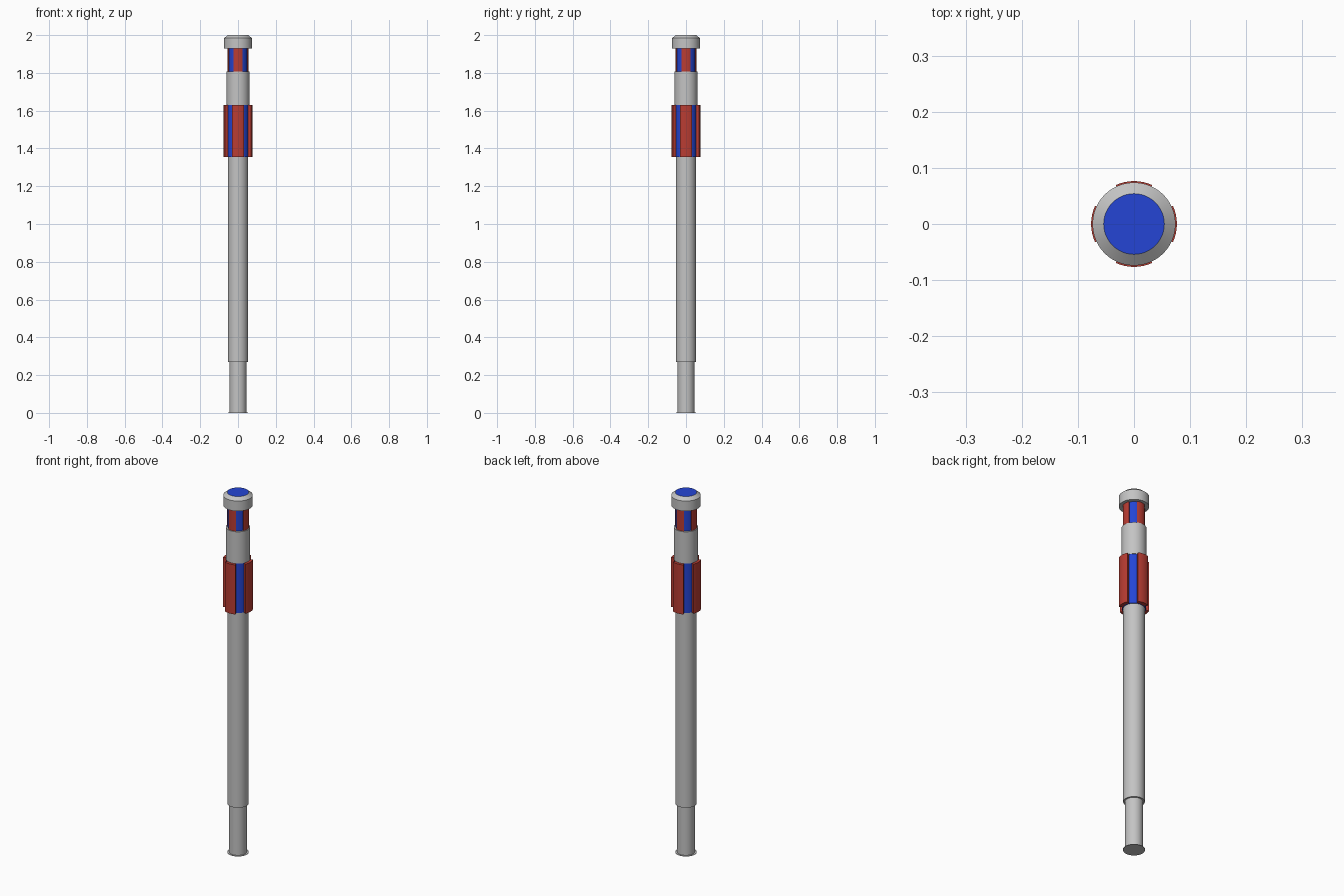
import bpy, bmesh, math

if "Cube" in bpy.data.objects:
    bpy.data.objects.remove(bpy.data.objects["Cube"])

SEG = 48


def material(name, rgb):
    m = bpy.data.materials.new(name)
    m.diffuse_color = (*rgb, 1)
    m.use_nodes = True
    m.node_tree.nodes["Principled BSDF"].inputs["Base Color"].default_value = m.diffuse_color
    return m


GREY = material("light grey", (0.55, 0.55, 0.55))
RED = material("brick red", (0.48, 0.045, 0.032))
BLUE = material("royal blue", (0.018, 0.06, 0.66))


def finish(name, bm, mats):
    bmesh.ops.recalc_face_normals(bm, faces=bm.faces)
    mesh = bpy.data.meshes.new(name)
    bm.to_mesh(mesh)
    bm.free()
    for m in mats:
        mesh.materials.append(m)
    ob = bpy.data.objects.new(name, mesh)
    bpy.context.collection.objects.link(ob)
    bpy.ops.object.select_all(action='DESELECT')
    ob.select_set(True)
    bpy.context.view_layer.objects.active = ob
    bpy.ops.object.shade_smooth_by_angle(angle=math.radians(30))
    return ob


def turned(name, profile, mat, top_mat=None):
    """Closed solid of revolution from (radius, z) pairs, bottom to top."""
    bm = bmesh.new()
    rings = [[bm.verts.new((r * math.cos(2 * math.pi * i / SEG),
                            r * math.sin(2 * math.pi * i / SEG), z))
              for i in range(SEG)] for r, z in profile]
    for lo, hi in zip(rings, rings[1:]):
        for i in range(SEG):
            j = (i + 1) % SEG
            bm.faces.new((lo[i], lo[j], hi[j], hi[i]))
    bm.faces.new(rings[0][::-1])
    top = bm.faces.new(rings[-1])
    if top_mat:
        top.material_index = 1
    return finish(name, bm, [mat] + ([top_mat] if top_mat else []))


def ribs(name, r_in, r_out, z0, z1, half=math.radians(25), n=8):
    """Four curved blocks with radial side walls, spaced 90 degrees apart."""
    bm = bmesh.new()
    for k in range(4):
        angles = [k * math.pi / 2 - half + 2 * half * i / n for i in range(n + 1)]
        outline = [(r_out, a) for a in angles] + [(r_in, a) for a in reversed(angles)]
        lo, hi = [[bm.verts.new((r * math.cos(a), r * math.sin(a), z))
                   for r, a in outline] for z in (z0, z1)]
        for i in range(len(lo)):
            j = (i + 1) % len(lo)
            bm.faces.new((lo[i], lo[j], hi[j], hi[i]))
        bm.faces.new(lo[::-1])
        bm.faces.new(hi)
    return finish(name, bm, [RED])


# Stepped shaft with a thin foot plate
turned("foot_plate", [(0.054, 0), (0.054, 0.002)], GREY)
turned("lower_shaft", [(0.0445, 0.002), (0.0445, 0.27)], GREY)
turned("main_shaft", [(0.053, 0.27), (0.053, 1.355)], GREY)

# Ribbed grip
turned("grip_core", [(0.059, 1.355), (0.059, 1.63)], BLUE)
ribs("grip_ribs", 0.055, 0.0765, 1.355, 1.63)

# Collar and ribbed neck
turned("collar", [(0.061, 1.63), (0.061, 1.807)], GREY)
turned("neck_core", [(0.052, 1.807), (0.052, 1.928)], BLUE)
ribs("neck_ribs", 0.048, 0.0565, 1.807, 1.928)

# Chamfered cap with a blue top
turned("cap", [(0.074, 1.928), (0.074, 1.984), (0.054, 2.0)], GREY, BLUE)
